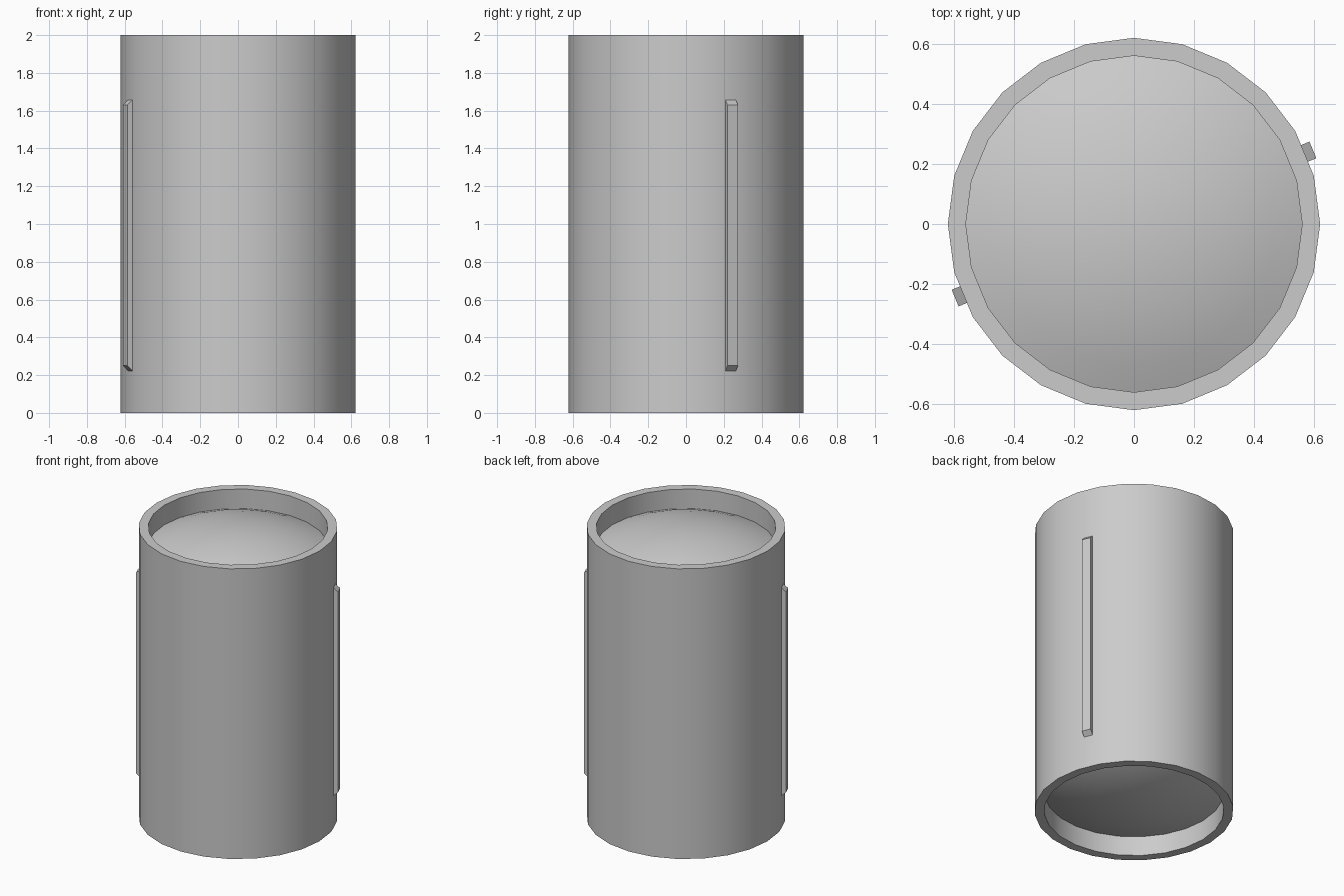
import bpy, bmesh, math
from mathutils import Matrix

if "Cube" in bpy.data.objects:
    bpy.data.objects.remove(bpy.data.objects["Cube"])

SIDES = 24
R_OUT, R_IN, HEIGHT = 0.622, 0.562, 2.0
DEPTH, BULGE = 0.135, 0.12


def finish(name, bm, smooth=True):
    bmesh.ops.remove_doubles(bm, verts=bm.verts, dist=1e-5)
    bmesh.ops.recalc_face_normals(bm, faces=bm.faces)
    mesh = bpy.data.meshes.new(name)
    bm.to_mesh(mesh)
    bm.free()
    ob = bpy.data.objects.new(name, mesh)
    bpy.context.collection.objects.link(ob)
    if smooth:
        bpy.ops.object.select_all(action='DESELECT')
        ob.select_set(True)
        bpy.context.view_layer.objects.active = ob
        bpy.ops.object.shade_smooth_by_angle(angle=math.radians(30))
    return ob


def lathe(name, profile):
    """Spin an (r, z) profile around z."""
    bm = bmesh.new()
    verts = [bm.verts.new((r, 0, z)) for r, z in profile]
    edges = [bm.edges.new(pair) for pair in zip(verts, verts[1:])]
    bmesh.ops.spin(bm, geom=verts + edges, cent=(0, 0, 0), axis=(0, 0, 1),
                   angle=math.tau, steps=SIDES, use_merge=False)
    return finish(name, bm)


def bar(name, angle):
    """Thin raised strip with sloped ends, centred on one wall facet."""
    r0, r1, half = 0.60, 0.647, 0.03
    side = [(r0, 0.207), (r1, 0.25), (r1, 1.63), (r0, 1.673)]
    bm = bmesh.new()
    face = bm.faces.new([bm.verts.new((r, -half, z)) for r, z in side])
    new = bmesh.ops.extrude_face_region(bm, geom=[face])["geom"]
    bmesh.ops.translate(bm, vec=(0, 2 * half, 0),
                        verts=[v for v in new if isinstance(v, bmesh.types.BMVert)])
    bmesh.ops.rotate(bm, verts=bm.verts, cent=(0, 0, 0),
                     matrix=Matrix.Rotation(angle, 3, 'Z'))
    return finish(name, bm, smooth=False)


# Outer tube with square-cut rims
lathe("tube_shell", [(R_IN, DEPTH), (R_IN, 0), (R_OUT, 0), (R_OUT, HEIGHT),
                     (R_IN, HEIGHT), (R_IN, HEIGHT - DEPTH)])

# Shallow domed caps recessed in both ends
ball = (R_IN ** 2 + BULGE ** 2) / (2 * BULGE)
slope = math.asin(R_IN / ball)
RINGS = 6
dome = []
for i in range(RINGS + 1):
    a = slope * (1 - i / RINGS)
    dome.append((ball * math.sin(a), ball * math.cos(a) - ball + BULGE))
lathe("top_cap", [(r, HEIGHT - DEPTH + h) for r, h in dome])
bottom = lathe("bottom_cap", [(r, DEPTH - h) for r, h in dome])
# Make sure the open caps face outward
for ob, sign in ((bpy.data.objects["top_cap"], 1), (bottom, -1)):
    if sum(p.normal.z for p in ob.data.polygons) * sign < 0:
        ob.data.flip_normals()

# Two opposite side strips
bar("right_strip", math.radians(22.5))
bar("left_strip", math.radians(202.5))
